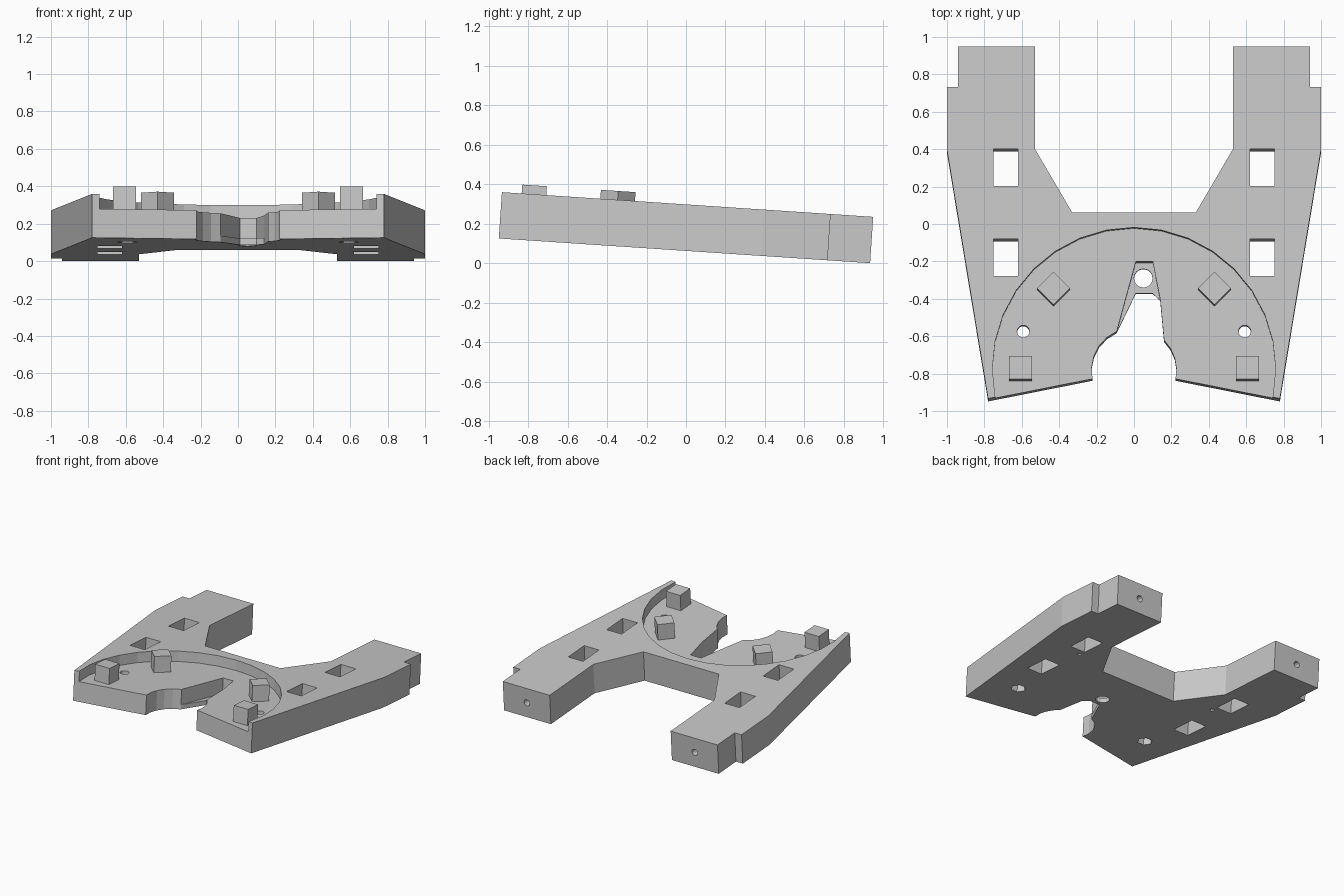
import bpy, bmesh
from math import cos, sin, radians, pi
from mathutils import Matrix

cube = bpy.data.objects.get("Cube")
if cube:
    bpy.data.objects.remove(cube, do_unlink=True)

HALF = 0.1175            # half the slab thickness
FLOOR = HALF - 0.08      # floor of the round recess
LEDGE = -HALF + 0.035    # top of the thin ledge in the notch
TILT = Matrix.Translation((0, 0, 0.18)) @ Matrix.Rotation(radians(-3.8), 4, 'X')

grey = bpy.data.materials.new("plain_grey")
grey.use_nodes = True
colour = (0.58, 0.58, 0.58, 1)
grey.diffuse_color = colour
grey.node_tree.nodes["Principled BSDF"].inputs["Base Color"].default_value = colour


def prism(name, points, z0, z1):
    """Extrude a flat outline from z0 up to z1."""
    bm = bmesh.new()
    face = bm.faces.new([bm.verts.new((x, y, z0)) for x, y in points])
    top = bmesh.ops.extrude_face_region(bm, geom=[face])["geom"]
    bmesh.ops.translate(bm, vec=(0, 0, z1 - z0),
                        verts=[v for v in top if isinstance(v, bmesh.types.BMVert)])
    bmesh.ops.recalc_face_normals(bm, faces=bm.faces)
    mesh = bpy.data.meshes.new(name)
    bm.to_mesh(mesh)
    bm.free()
    mesh.materials.append(grey)
    obj = bpy.data.objects.new(name, mesh)
    bpy.context.collection.objects.link(obj)
    return obj


def arc(cx, cy, r, start, end, steps):
    angles = [radians(start + (end - start) * i / steps) for i in range(steps + 1)]
    return [(cx + r * cos(a), cy + r * sin(a)) for a in angles]


def ring(cx, cy, r, sides):
    return arc(cx, cy, r, 0, 360, sides)[:-1]


def box(cx, cy, w, d):
    return [(cx + sx * w / 2, cy + sy * d / 2)
            for sx, sy in ((-1, -1), (1, -1), (1, 1), (-1, 1))]


# Slab outline: right half mirrored, with an uneven notch at the front
side = [(0.78, -0.943), (1, 0.39), (1, 0.727), (0.94, 0.727),
        (0.94, 0.943), (0.53, 0.943), (0.53, 0.395), (0.33, 0.053)]
mirrored = [(-x, y) for x, y in reversed(side)]
bite_left = arc(0, -0.785, 0.227, 192, 114, 5)
bite_right = arc(0, -0.785, 0.227, 45, -12, 4)
notch = bite_left + [(0.01, -0.366), (0.10, -0.366), (0.14, -0.405)] + bite_right
body = prism("tilted_frame", side + mirrored + notch, -HALF, HALF)

# Round recess and the pocket above the ledge
cutters = [
    prism("recess_cutter", ring(0, -0.783, 0.757, 32), FLOOR, 0.3),
    prism("ledge_cutter", [bite_left[-1], (0.01, -0.203), (0.10, -0.203),
                           (0.14, -0.405), (0.05, -0.6)], LEDGE, 0.3),
    prism("ledge_hole_cutter", ring(0.05, -0.285, 0.05, 16), -0.3, 0.3),
]

# Windows, screw holes, nut pockets and end holes on both sides
for s in (-1, 1):
    for y in (0.295, -0.187):
        cutters.append(prism("window_cutter", box(s * 0.685, y, 0.13, 0.2), -0.3, 0.3))
    cutters.append(prism("screw_cutter", ring(s * 0.592, -0.578, 0.033, 16), -0.3, 0.3))
    cutters.append(prism("nut_cutter", ring(s * 0.592, -0.578, 0.055, 6), -0.3, -0.05))
    cutters.append(prism("pin_cutter", ring(s * 0.62, 0.14, 0.017, 10), -0.3, 0.0))
    end_hole = prism("end_hole_cutter", ring(0, 0, 0.025, 12), -0.2, 0.2)
    end_hole.data.transform(Matrix.Translation((s * 0.735, 0.943, 0))
                            @ Matrix.Rotation(pi / 2, 4, 'X'))
    cutters.append(end_hole)

for cutter in cutters:
    cutter.hide_render = True
    mod = body.modifiers.new(cutter.name, 'BOOLEAN')
    mod.operation = 'DIFFERENCE'
    mod.solver = 'EXACT'
    mod.object = cutter

# Bake the cuts and drop the helpers
bpy.context.view_layer.update()
graph = bpy.context.evaluated_depsgraph_get()
baked = bpy.data.meshes.new_from_object(body.evaluated_get(graph))
body.modifiers.clear()
body.data = baked
for cutter in cutters:
    bpy.data.objects.remove(cutter, do_unlink=True)
body.matrix_world = TILT

# Locating blocks standing in the recess
for s, label in ((-1, "right"), (1, "left")):
    front = prism("front_block_" + label, box(s * 0.607, -0.78, 0.125, 0.125),
                  FLOOR - 0.005, HALF + 0.045)
    rear = prism("rear_block_" + label, ring(s * 0.43, -0.355, 0.088, 4),
                 FLOOR - 0.005, HALF + 0.045)
    front.matrix_world = TILT
    rear.matrix_world = TILT
